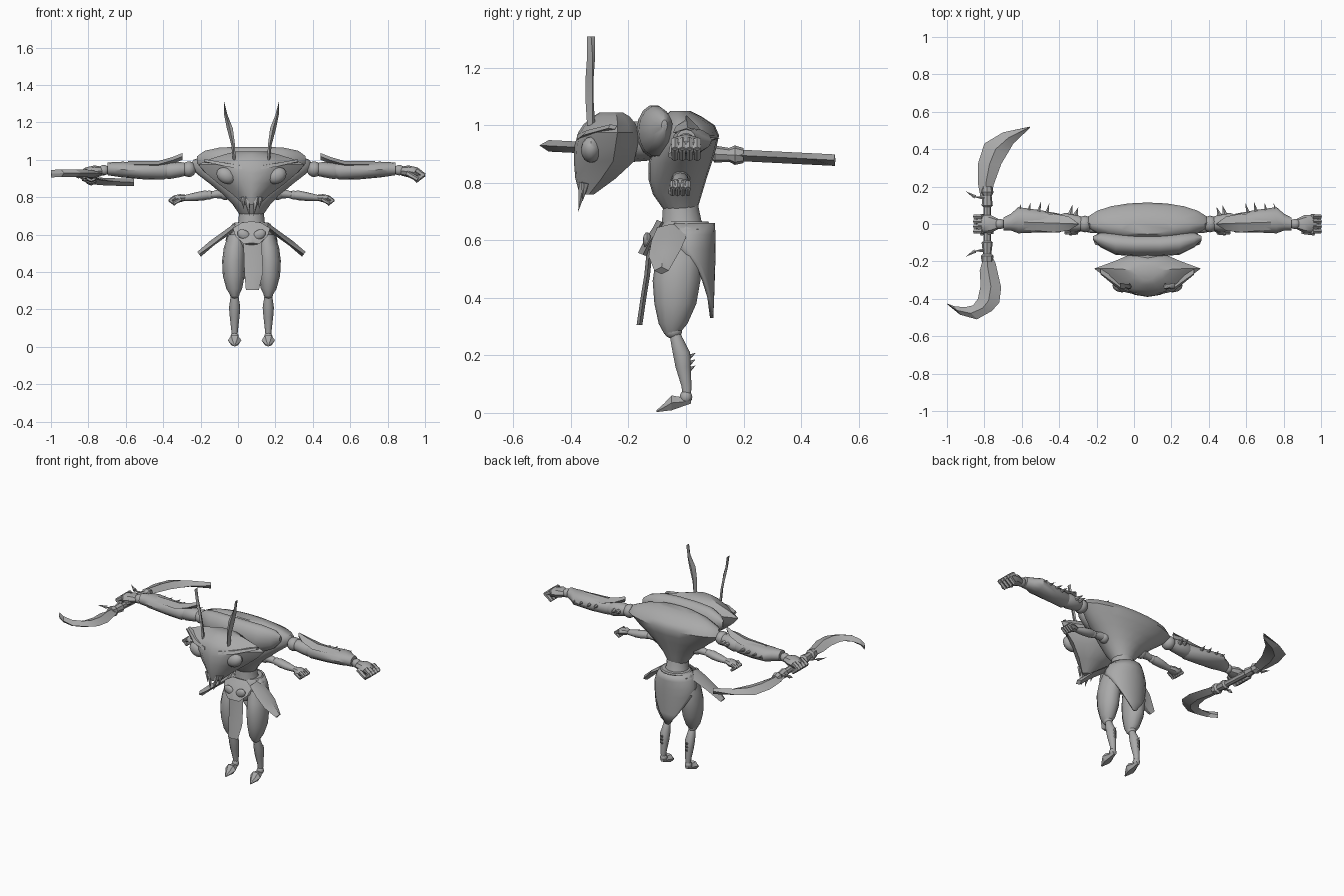
import bpy, bmesh, math
from mathutils import Vector, Matrix

CX = 0.072  # x position of the body's mirror plane
grey = bpy.data.materials.new("plain grey")
grey.diffuse_color = (0.4, 0.4, 0.4, 1)


def finish(name, bm, mirror=False, cx=CX, angle=40, solid=0):
    bmesh.ops.recalc_face_normals(bm, faces=bm.faces)
    me = bpy.data.meshes.new(name)
    bm.to_mesh(me)
    bm.free()
    ob = bpy.data.objects.new(name, me)
    bpy.context.collection.objects.link(ob)
    ob.location.x = cx
    me.materials.append(grey)
    bpy.ops.object.select_all(action='DESELECT')
    ob.select_set(True)
    bpy.context.view_layer.objects.active = ob
    bpy.ops.object.shade_smooth_by_angle(angle=math.radians(angle))
    if solid:
        ob.modifiers.new("thickness", 'SOLIDIFY').thickness = solid
    if mirror:
        ob.modifiers.new("mirror", 'MIRROR').use_mirror_merge = False
    return ob


def skin(bm, rows, closed=True):
    vs = [[bm.verts.new(p) for p in r] for r in rows]
    n = len(rows[0])
    for a, b in zip(vs, vs[1:]):
        for i in range(n if closed else n - 1):
            j = (i + 1) % n
            bm.faces.new((a[i], a[j], b[j], b[i]))
    if closed:
        bm.faces.new(vs[0])
        bm.faces.new(vs[-1])


def circle(n):
    return [(math.cos(2 * math.pi * i / n), math.sin(2 * math.pi * i / n)) for i in range(n)]


def loft(name, axis, rings, n=12, shape=None, **kw):
    """Rings are (x, y, z, r1, r2), spread over the two axes other than axis."""
    u, v = {'x': (1, 2), 'y': (0, 2), 'z': (0, 1)}[axis]
    rows = []
    for *c, r1, r2 in rings:
        row = []
        for a, b in shape or circle(n):
            p = list(c)
            p[u] += a * r1
            p[v] += b * r2
            row.append(p)
        rows.append(row)
    bm = bmesh.new()
    skin(bm, rows)
    return finish(name, bm, **kw)


def balls(name, items, **kw):
    """Items are (centre, radii, tilt about y)."""
    bm = bmesh.new()
    for c, r, tilt in items:
        m = Matrix.Translation(c) @ Matrix.Rotation(tilt, 4, 'Y') @ Matrix.Diagonal((*r, 1))
        bmesh.ops.create_uvsphere(bm, u_segments=12, v_segments=8, radius=1, matrix=m)
    return finish(name, bm, **kw)


def spikes(name, items, n=6, tip=0.0, **kw):
    """Items are (base, tip, radius)."""
    bm = bmesh.new()
    for a, b, r in items:
        a, b = Vector(a), Vector(b)
        d = b - a
        m = Matrix.Translation((a + b) / 2) @ d.to_track_quat('Z', 'Y').to_matrix().to_4x4()
        bmesh.ops.create_cone(bm, cap_ends=True, segments=n, radius1=r, radius2=r * tip,
                              depth=d.length, matrix=m)
    return finish(name, bm, **kw)


def blade(name, rows, normal, thick, **kw):
    """Rows are (left edge, right edge); a ridge runs down the middle of both faces."""
    nv = Vector(normal).normalized() * thick
    out = []
    for l, r in rows:
        l, r = Vector(l), Vector(r)
        m = (l + r) / 2
        out.append([l, m + nv, r, m - nv])
    bm = bmesh.new()
    skin(bm, out)
    return finish(name, bm, **kw)


# torso, waist and pelvis
loft("torso", 'z', [(0, -.02, .71, .065, .06), (0, -.03, .76, .10, .085), (0, -.03, .81, .15, .10),
                    (0, -.02, .87, .22, .11), (0, -.005, .92, .285, .11), (0, .01, .965, .33, .105),
                    (0, .005, 1.0, .31, .095), (0, -.01, 1.03, .23, .065), (0, -.02, 1.05, .14, .035)], n=20)
loft("waist", 'z', [(0, -.005, .62, .09, .085), (0, -.015, .67, .07, .07), (0, -.02, .74, .065, .06)], n=14)
loft("pelvis", 'z', [(0, -.02, .52, .06, .06), (0, -.01, .58, .12, .095), (0, 0, .64, .115, .095),
                     (0, 0, .665, .09, .08)], n=14)

# collar lobe in front of the shoulders
loft("collar", 'x', [(s * x, y, z, a, b) for s, x, y, z, a, b in
                     [(-1, .29, -.075, 1.0, .01, .02), (-1, .25, -.085, .99, .04, .06),
                      (-1, .17, -.105, .98, .06, .088), (-1, .07, -.112, .98, .06, .092),
                      (1, .07, -.112, .98, .06, .092), (1, .17, -.105, .98, .06, .088),
                      (1, .25, -.085, .99, .04, .06), (1, .29, -.075, 1.0, .01, .02)]], n=14)
loft("neck", 'y', [(0, -.10, .95, .09, .07), (0, -.22, .94, .08, .07)])

# wide triangular head
half = [(0, -1), (.28, -.92), (.6, -.5), (1, .3), (.6, .7), (.35, 1)]
outline = half + [(0, 1)] + [(-a, b) for a, b in reversed(half[1:])]
loft("head", 'z', [(0, -.345, .76, .04, .025), (0, -.315, .815, .10, .07), (0, -.285, .875, .18, .105),
                   (0, -.278, .93, .245, .11), (0, -.27, .975, .285, .105), (0, -.265, 1.005, .22, .09),
                   (0, -.26, 1.03, .14, .065), (0, -.26, 1.045, .08, .04)], shape=outline, angle=35)
balls("eyes", [((.135, -.33, .915), (.055, .036, .042), -.5)], mirror=True)
blade("brow", [((.05, -.38, .95), (.05, -.36, .97)), ((.14, -.36, .965), (.14, -.31, .985)),
               ((.25, -.27, .99), (.25, -.24, 1.0))], (0, -1, 1), .012, mirror=True)
spikes("fangs", [((.025, -.355, .80), (.012, -.375, .70), .02), ((.05, -.35, .80), (.04, -.36, .735), .015)],
       mirror=True)
blade("antennae", [((.085, -.335, 1.0), (.10, -.325, 1.0)), ((.088, -.345, 1.08), (.108, -.325, 1.08)),
                   ((.10, -.345, 1.17), (.132, -.325, 1.17)), ((.128, -.335, 1.24), (.146, -.325, 1.24)),
                   ((.146, -.33, 1.31), (.148, -.33, 1.31))], (0, 1, 0), .014, mirror=True)

# upper arms
balls("shoulder_joint", [((.335, 0, .95), (.04, .045, .042), 0), ((.79, 0, .945), (.03, .028, .028), 0)], mirror=True)
loft("upper_arm", 'x', [(.33, 0, .95, .03, .03), (.38, .005, .948, .045, .04), (.44, .01, .942, .05, .045),
                        (.48, .01, .94, .035, .035)], mirror=True)
loft("forearm", 'x', [(.44, .005, .945, .035, .035), (.47, .005, .94, .05, .046), (.58, .015, .942, .06, .046),
                      (.69, .02, .948, .07, .042), (.73, .01, .95, .045, .038), (.77, 0, .952, .034, .034)],
     mirror=True)
blade("elbow_guard", [((.37, -.004, 1.018), (.37, .004, 1.018)), ((.42, -.035, .998), (.42, .04, .998)),
                      ((.50, -.045, .975), (.50, .055, .975)), ((.66, -.03, .975), (.66, .05, .975))],
      (0, 0, 1), .018, mirror=True)
spikes("arm_spikes", [((x, .045, .95), (x - .015, y, .955), .016) for x, y in
                      [(.385, .09), (.415, .105), (.54, .11), (.585, .118), (.64, .115), (.69, .11)]], mirror=True)


# fists, shared by both pairs of arms
def fist(name, x, y, z, s):
    loft(name + "_palm", 'x', [(x, y, z, .028 * s, .024 * s), (x + .04 * s, y, z - .002, .048 * s, .032 * s),
                               (x + .085 * s, y, z - .01 * s, .05 * s, .03 * s),
                               (x + .105 * s, y, z - .015 * s, .042 * s, .02 * s)], n=8, mirror=True)
    fingers = []
    for i in range(4):
        fy = y + (i - 1.5) * .026 * s
        fingers += [((x + .08 * s, fy, z + .006 * s), (x + .125 * s, fy, z - .025 * s), .016 * s),
                    ((x + .122 * s, fy, z - .015 * s), (x + .075 * s, fy, z - .055 * s), .015 * s)]
    fingers.append(((x + .03 * s, y - .04 * s, z - .01 * s), (x + .09 * s, y - .05 * s, z - .045 * s), .016 * s))
    spikes(name + "_fingers", fingers, tip=.8, mirror=True)


fist("upper_fist", .80, 0, .94, 1)

# small lower arms
loft("lower_upper_arm", 'x', [(.10, -.02, .82, .03, .03), (.15, -.02, .822, .03, .028),
                              (.20, -.02, .815, .022, .02), (.235, -.02, .81, .018, .018)], mirror=True)
balls("lower_elbow", [((.225, -.02, .812), (.024, .024, .024), 0), ((.14, -.02, .82), (.035, .035, .035), 0)],
      mirror=True)
loft("lower_forearm", 'x', [(.22, -.02, .812, .02, .02), (.25, -.02, .81, .03, .026), (.30, -.02, .803, .028, .023),
                            (.355, -.02, .796, .017, .016)], mirror=True)
fist("lower_fist", .355, -.02, .797, .68)

# belt shield with two oval ornaments
blade("belt_shield", [((-w, y, z), (w, y, z)) for z, w, y in
                      [(.665, .05, -.085), (.635, .10, -.10), (.59, .085, -.13), (.55, .04, -.15)]],
      (0, -1, .4), .018, angle=30)
balls("belt_ornaments", [((.042, -.135, .60), (.036, .015, .026), -.5)], mirror=True)

# wrapped back skirt tapering to a point
bm = bmesh.new()
rows = []
for z, ext, rx, ry in [(.66, 115, .10, .10), (.62, 112, .125, .103), (.57, 100, .14, .103), (.52, 72, .14, .102),
                       (.46, 50, .135, .10), (.40, 30, .13, .098), (.33, 5, .125, .095)]:
    ang = [math.radians(ext * (i / 6 - 1)) for i in range(13)]
    rows.append([(rx * math.sin(a), ry * math.cos(a), z) for a in ang])
skin(bm, rows, closed=False)
finish("back_skirt", bm, solid=.012)

# hanging front cloth and hip plates
blade("front_cloth", [((a, y, z), (b, y, z)) for z, a, b, y in
                      [(.58, -.045, .055, -.125), (.48, -.04, .058, -.135), (.40, -.038, .062, -.148),
                       (.305, -.03, .04, -.162)]], (0, -1, 0), .01)
blade("hip_plates", [((.085, -.10, .645), (.085, .0, .645)), ((.14, -.12, .60), (.14, .0, .61)),
                     ((.21, -.13, .545), (.21, -.02, .565)), ((.28, -.11, .495), (.28, -.06, .495))],
      (.6, 0, .8), .016, mirror=True)

# legs
loft("thigh", 'z', [(.09, -.05, .275, .022, .026), (.092, -.045, .31, .042, .05), (.095, -.037, .38, .058, .073),
                    (.095, -.033, .46, .062, .083), (.09, -.025, .53, .058, .08), (.08, -.02, .60, .045, .06)],
     mirror=True)
balls("knee_and_ankle", [((.09, -.045, .285), (.027, .032, .027), 0), ((.09, 0, .055), (.022, .022, .024), 0)],
      mirror=True)
loft("shin", 'z', [(.09, .002, .05, .014, .015), (.09, .002, .09, .018, .018), (.09, -.01, .16, .026, .028),
                   (.09, -.016, .21, .03, .032), (.09, -.035, .265, .022, .022), (.09, -.04, .285, .018, .018)],
     n=10, mirror=True)
spikes("shin_spikes", [((.09, .01, z), (.09, .034, z + .015), .009) for z in (.15, .172, .194)], mirror=True)
loft("foot", 'y', [(.09, .018, .045, .014, .014), (.09, -.012, .038, .02, .018), (.09, -.05, .035, .036, .03),
                   (.09, -.075, .02, .022, .016), (.09, -.102, .006, .004, .004)], n=6, mirror=True, angle=25)

# double-bladed weapon held in one hand
loft("weapon_shaft", 'y', [(-.785, y, .905 - .05 * y, r, r) for y, r in
                           [(-.20, .03), (-.17, .034), (-.16, .022), (-.10, .03), (-.09, .02), (.09, .02),
                            (.10, .03), (.15, .024), (.17, .034), (.2, .026)]], n=8, cx=0, angle=30)


def weapon_blade(name, pairs):
    blade(name, [[(x, y, .905 - .05 * y) for x, y in p] for p in pairs], (0, 0, 1), .02, cx=0, angle=25)


weapon_blade("rear_blade", [((-.82, .14), (-.765, .14)), ((-.835, .22), (-.75, .21)), ((-.835, .32), (-.71, .32)),
                            ((-.80, .43), (-.68, .37)), ((-.70, .49), (-.645, .43)), ((-.56, .52), (-.555, .515))])
weapon_blade("front_blade", [((-.80, -.16), (-.765, -.16)), ((-.825, -.25), (-.74, -.21)),
                             ((-.82, -.33), (-.71, -.34)), ((-.835, -.40), (-.72, -.42)),
                             ((-.86, -.435), (-.76, -.465)), ((-.905, -.445), (-.84, -.51)),
                             ((-.96, -.44), (-.93, -.485)), ((-1.0, -.425), (-.998, -.43))])
spikes("weapon_hooks", [((-.79, s * .14, .905), (-.86, s * .145, .91), .014) for s in (-1, 1)] +
       [((-.85, s * .145, .91), (-.90, s * .175, .925), .011) for s in (-1, 1)], cx=0)
